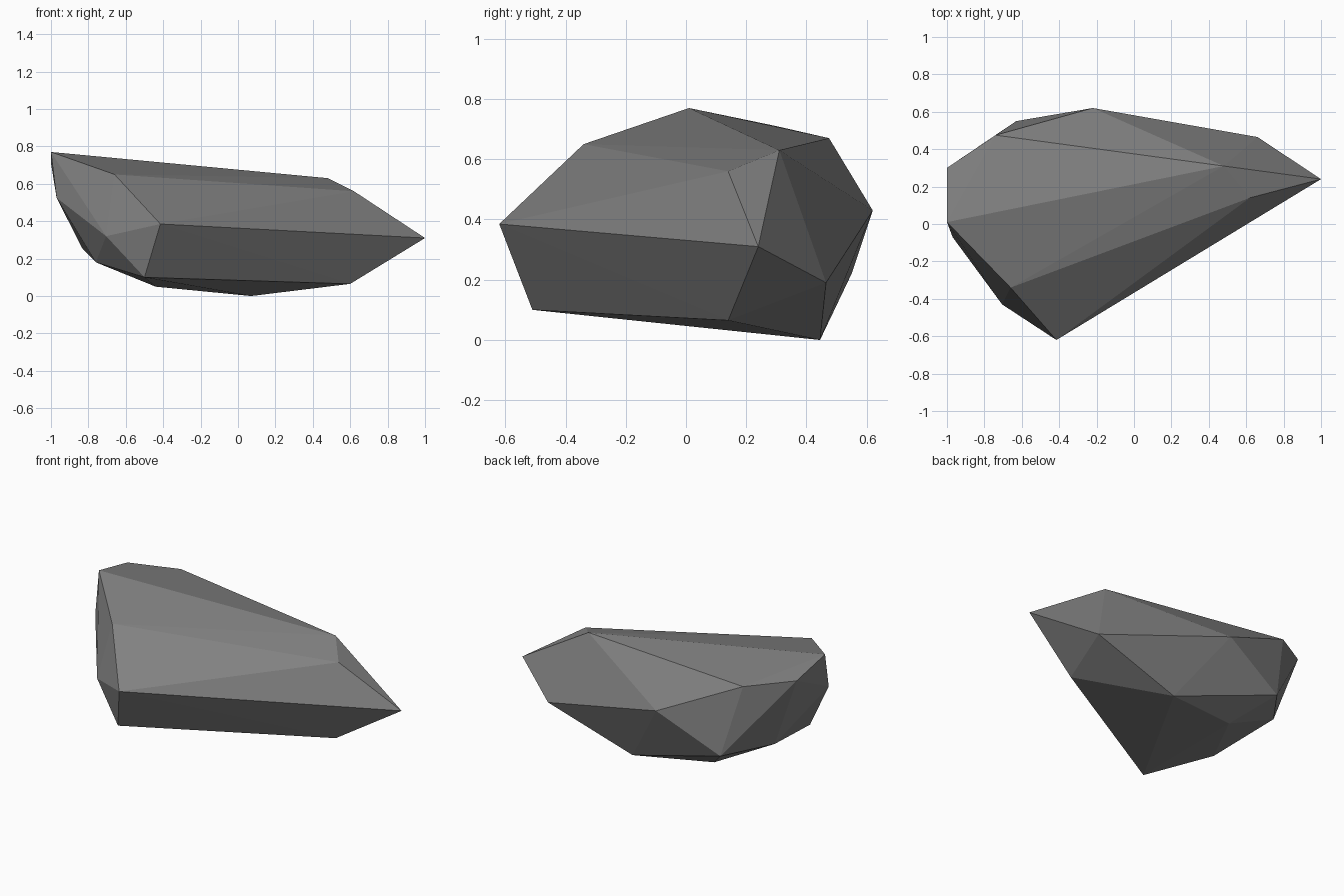
import bpy
import bmesh

if "Cube" in bpy.data.objects:
    bpy.data.objects.remove(bpy.data.objects["Cube"])

# Stone colour
stone = bpy.data.materials.new("stone grey")
stone.diffuse_color = (0.22, 0.22, 0.22, 1)
stone.use_nodes = True
stone.node_tree.nodes["Principled BSDF"].inputs["Base Color"].default_value = stone.diffuse_color

# Corners of the chipped boulder, grouped by level
crown = [(-1, .01, .77), (-1, .30, .71), (-.74, .475, .67), (-.66, -.34, .65),
         (.48, .31, .63), (.62, .14, .56)]
waist = [(-.97, -.07, .525), (-.22, .62, .43), (-.415, -.62, .385),
         (-.705, -.43, .32), (1, .24, .31)]
base = [(-.83, .28, .25), (-.63, .55, .22), (.66, .465, .19), (-.76, -.18, .18),
        (-.5, -.51, .10), (.07, -.12, .09), (.60, .14, .065), (-.44, .34, .05),
        (.07, .445, 0)]

# Boulder: convex hull around the corners, flat shaded
bm = bmesh.new()
for p in crown + waist + base:
    bm.verts.new(p)
bmesh.ops.convex_hull(bm, input=bm.verts)
bmesh.ops.recalc_face_normals(bm, faces=bm.faces)
mesh = bpy.data.meshes.new("boulder")
bm.to_mesh(mesh)
bm.free()
mesh.materials.append(stone)
bpy.context.collection.objects.link(bpy.data.objects.new("boulder", mesh))
